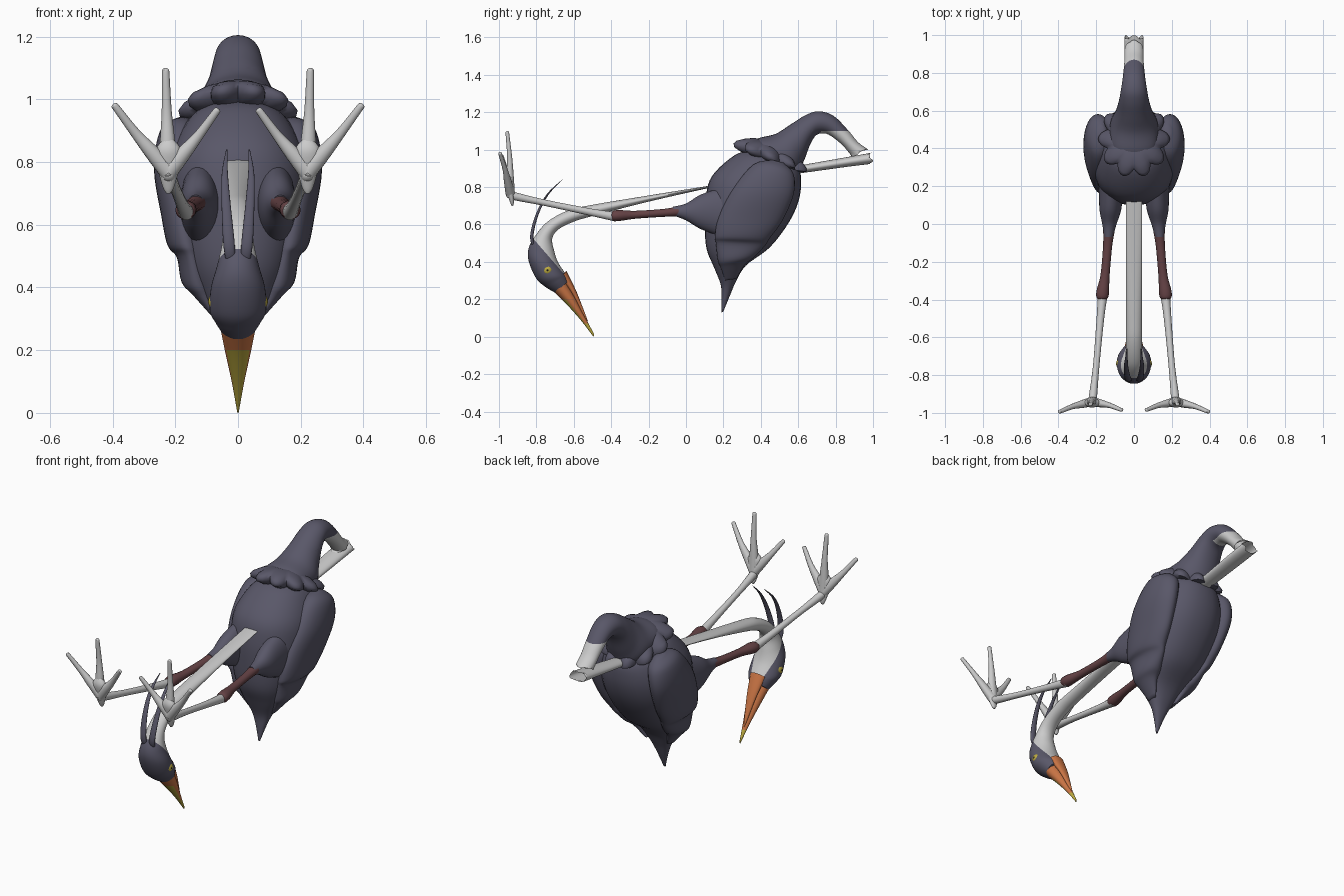
import bpy, bmesh
from math import sin, cos, pi, radians, copysign
from mathutils import Vector

default_cube = bpy.data.objects.get("Cube")
if default_cube:
    bpy.data.objects.remove(default_cube)


def make_material(name, red, green, blue):
    material = bpy.data.materials.new(name)
    material.use_nodes = True
    color = (red, green, blue, 1)
    material.diffuse_color = color
    material.node_tree.nodes["Principled BSDF"].inputs["Base Color"].default_value = color
    return material


SLATE = make_material("slate feathers", .1, .096, .14)
PALE = make_material("pale grey", .6, .6, .6)
RUSSET = make_material("russet shin", .13, .055, .06)
ORANGE = make_material("bill orange", .6, .18, .06)
YELLOW = make_material("bill yellow", .5, .4, .05)
BLACK = make_material("pupil black", .01, .01, .01)


def finish(name, bm, materials, rule=None, cuts=()):
    """Smooth object; cuts are colour borders, rule picks the material per face."""
    bmesh.ops.recalc_face_normals(bm, faces=bm.faces[:])
    for point, normal in cuts:
        bmesh.ops.bisect_plane(bm, geom=bm.verts[:] + bm.edges[:] + bm.faces[:],
                               plane_co=point, plane_no=normal)
    bm.normal_update()
    if rule:
        for face in bm.faces:
            face.material_index = int(rule(face.calc_center_median(), face.normal))
    mesh = bpy.data.meshes.new(name)
    bm.to_mesh(mesh)
    bm.free()
    for material in materials:
        mesh.materials.append(material)
    obj = bpy.data.objects.new(name, mesh)
    bpy.context.collection.objects.link(obj)
    bpy.ops.object.select_all(action="DESELECT")
    obj.select_set(True)
    bpy.context.view_layer.objects.active = obj
    bpy.ops.object.shade_smooth_by_angle(angle=radians(60))


def smooth_rows(rows, steps):
    """Catmull-Rom interpolation between rows of numbers."""
    padded = [rows[0]] + list(rows) + [rows[-1]]
    result = []
    for a, b, c, d in zip(padded, padded[1:], padded[2:], padded[3:]):
        for k in range(steps):
            t = k / steps
            result.append([q + t / 2 * (r - p + t * (2 * p - 5 * q + 4 * r - s
                           + t * (3 * (q - r) + s - p)))
                           for p, q, r, s in zip(a, b, c, d)])
    return result + [list(rows[-1])]


def skin(name, rings, materials, rule=None, cuts=(), capped=True):
    bm = bmesh.new()
    loops = [[bm.verts.new(point) for point in ring] for ring in rings]
    count = len(loops[0])
    for lower, upper in zip(loops, loops[1:]):
        for i in range(count):
            j = (i + 1) % count
            bm.faces.new((lower[i], lower[j], upper[j], upper[i]))
    if capped:
        bm.faces.new(loops[0])
        bm.faces.new(loops[-1])
    finish(name, bm, materials, rule, cuts)


def loft(name, rows, materials, rule=None, cuts=(), side=1, sides=32, steps=5,
         capped=True, torn=0, power=1):
    """Rows: first edge y z, second edge y z, half width, optional centre x."""
    rings = []
    for row in smooth_rows(rows, steps):
        first, second = Vector((0, *row[:2])), Vector((0, *row[2:4]))
        offset = side * row[5] if len(row) > 5 else 0
        center = (first + second) / 2 + Vector((offset, 0, 0))
        across = Vector((max(row[4], .002), 0, 0))
        ring = []
        for i in range(sides):
            c, s = cos(2 * pi * i / sides), sin(2 * pi * i / sides)
            ring.append(center + across * copysign(abs(c) ** power, c)
                        + (first - second) / 2 * copysign(abs(s) ** power, s))
        rings.append(ring)
    for i, point in enumerate(rings[-1]):
        point.y -= torn * (1 + sin(6 * pi * i / sides)) / 2
    skin(name, rings, materials, rule, cuts, capped)


def limb(name, points, material, side=1, flat=1, sides=14, steps=5):
    """Round tapering tube through rows of x, y, z, radius."""
    rows = smooth_rows(points, steps)
    centers = [Vector((side * x, y, z)) for x, y, z, r in rows]
    rings = []
    for i, center in enumerate(centers):
        tangent = centers[min(i + 1, len(rows) - 1)] - centers[max(i - 1, 0)]
        across = Vector((1, 0, 0))
        across = (across - across.project(tangent)).normalized()
        normal = tangent.cross(across).normalized() * flat
        radius = max(rows[i][3], .002)
        rings.append([center + radius * (across * cos(2 * pi * k / sides)
                      + normal * sin(2 * pi * k / sides)) for k in range(sides)])
    skin(name, rings, [material])


def ball(name, center, radius, material, scale):
    bm = bmesh.new()
    bmesh.ops.create_uvsphere(bm, u_segments=20, v_segments=12, radius=radius)
    bmesh.ops.scale(bm, vec=scale, verts=bm.verts)
    bmesh.ops.translate(bm, vec=center, verts=bm.verts)
    finish(name, bm, [material])


# Body tapering into the tail
loft("body", [
    (.36, 1, .5, .96, .08), (.26, .97, .6, .9, .155), (.14, .86, .615, .8, .21),
    (.105, .74, .59, .69, .22), (.1, .6, .53, .58, .2), (.11, .47, .44, .47, .165),
    (.15, .37, .32, .38, .115), (.185, .28, .265, .29, .06),
    (.19, .21, .235, .22, .03), (.19, .13, .2, .135, .005)], [SLATE], power=.88)

# Arched neck base, pale past the bend
loft("neck_base", [
    (.36, 1.05, .4, .97, .1), (.4, 1.065, .47, .92, .125), (.48, 1.085, .59, .88, .125),
    (.56, 1.135, .63, .94, .098), (.64, 1.185, .665, 1.03, .08), (.71, 1.205, .7, 1.08, .07),
    (.79, 1.18, .75, 1.085, .06), (.87, 1.1, .8, 1.055, .053),
    (.92, 1.04, .845, 1.015, .05), (.975, 1, .89, .96, .05)],
    [SLATE, PALE], lambda c, n: c.y > .72 and c.z < 1.1, [((0, 0, 1.1), (0, 0, 1))],
    capped=False, torn=.02)
loft("neck_return", [
    (.5, .9, .5, .86, .045), (.62, .918, .62, .875, .045),
    (.86, .96, .86, .908, .05), (1, .985, 1, .925, .05)],
    [PALE], capped=False, torn=.03)

# Scalloped cape around the neck base
cape_rings = []
for spread, lift, scallop in ((.4, .07, 0), (.7, .045, .1), (.92, .02, .2), (1, 0, .22),
                              (.98, -.018, .22), (.8, -.03, .2), (.4, -.03, 0)):
    ring = []
    for i in range(80):
        a = 2 * pi * i / 80
        reach = spread * (1 - scallop + scallop * abs(sin(5 * (a - pi / 2))))
        ring.append((.19 * cos(a) * reach, .45 - .205 * sin(a) * reach,
                     .965 + lift + .07 * sin(a) * spread))
    cape_rings.append(ring)
skin("cape", cape_rings, [SLATE])

# Long neck and head: dark crown, pale throat
loft("neck_and_head", [
    (.13, .808, .13, .797, .042), (-.2, .755, -.2, .722, .042), (-.5, .705, -.5, .645, .042),
    (-.63, .675, -.6, .615, .043), (-.74, .615, -.68, .575, .045),
    (-.805, .54, -.715, .525, .052), (-.842, .47, -.705, .46, .068),
    (-.84, .4, -.685, .4, .086), (-.8, .31, -.65, .345, .09),
    (-.75, .265, -.635, .325, .074), (-.7, .235, -.625, .3, .055)],
    [PALE, SLATE], lambda c, n: c.z + 1.15 * c.y < -.415 or c.z < .34,
    [((0, 0, -.415), (0, 1.15, 1)), ((0, 0, .34), (0, 0, 1))], sides=40, steps=8)

# Bill
loft("upper_bill", [
    (-.715, .25, -.65, .31, .058), (-.64, .175, -.595, .215, .041),
    (-.56, .085, -.545, .115, .02), (-.495, 0, -.49, .012, .003)],
    [ORANGE, YELLOW], lambda c, n: c.z < .07 or (n.y < -.4 and c.z < .2),
    [((0, 0, .07), (0, 0, 1)), ((0, 0, .2), (0, 0, 1))])
loft("lower_bill", [
    (-.675, .31, -.64, .352, .046), (-.607, .22, -.585, .24, .028),
    (-.54, .085, -.525, .085, .004)], [ORANGE])

for side, label in ((1, "left"), (-1, "right")):
    # Eye and crest plume
    ball(label + "_eye", (side * .074, -.74, .355), .026, YELLOW, (.8, 1, 1))
    ball(label + "_pupil", (side * .092, -.741, .355), .007, BLACK, (.5, 1, 1))
    limb(label + "_crest_plume", [
        (.022, -.8, .46, .01), (.028, -.825, .53, .018), (.037, -.797, .65, .015),
        (.042, -.74, .76, .01), (.036, -.66, .84, .002)], SLATE, side, .5)

    # Folded wing with a stepped feather edge
    loft(label + "_wing", [
        (.46, .945, .52, .93, .02, .175), (.36, .92, .575, .87, .065, .185),
        (.25, .79, .575, .76, .075, .193), (.175, .64, .515, .62, .065, .18),
        (.155, .54, .45, .53, .06, .165), (.16, .5, .425, .49, .045, .15),
        (.17, .41, .365, .425, .05, .13), (.185, .37, .315, .385, .035, .11),
        (.21, .3, .27, .31, .01, .07)], [SLATE], side=side)

    # Leg
    loft(label + "_thigh", [
        (-.07, .695, -.06, .645, .024, .135), (0, .712, 0, .622, .038, .13),
        (.08, .76, .08, .575, .058, .125), (.2, .8, .2, .53, .065, .12)], [SLATE], side=side)
    limb(label + "_shin", [
        (.133, -.04, .67, .03), (.14, -.12, .662, .024), (.153, -.27, .652, .024),
        (.165, -.355, .648, .033), (.168, -.39, .646, .03), (.168, -.405, .646, .012)],
        RUSSET, side, .9)
    limb(label + "_shank", [
        (.165, -.37, .64, .026), (.178, -.5, .664, .02), (.2, -.75, .715, .017),
        (.218, -.92, .752, .022), (.222, -.945, .765, .02)], PALE, side)

    # Foot
    limb(label + "_hind_toe", [
        (.222, -.95, .88, .008), (.222, -.948, .84, .04), (.222, -.94, .78, .034),
        (.222, -.93, .72, .018), (.222, -.928, .7, .006)], PALE, side, .6)
    for toe, x, y, z in (("inner", .062, -.985, .97), ("middle", .231, -.955, 1.1),
                         ("outer", .398, -.995, .985)):
        reach = Vector((x, y, z)) - Vector((.222, -.94, .77))
        path = []
        for t, sag, radius in ((0, 0, .03), (.3, .003, .024), (.6, .006, .016),
                               (.93, 0, .012), (.985, 0, .01), (1, 0, .003)):
            spot = Vector((.222, -.94 + sag, .77 - sag)) + reach * t
            path.append((*spot, radius))
        limb(label + "_" + toe + "_toe", path, PALE, side, .85)
